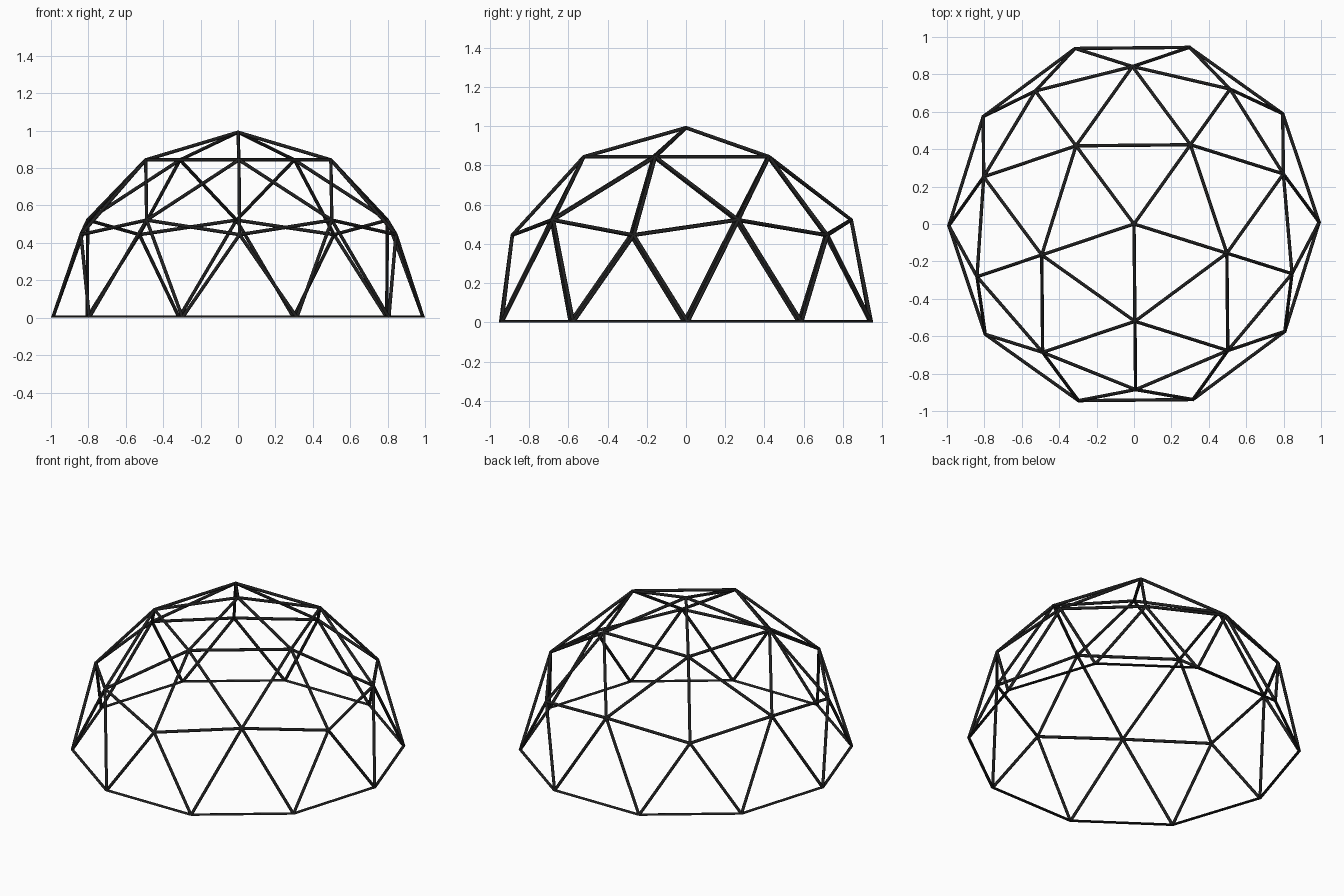
import bpy, bmesh, math
from mathutils import Vector, Matrix

if "Cube" in bpy.data.objects:
    bpy.data.objects.remove(bpy.data.objects["Cube"])

R = 0.990                  # node radius
TUBE = 0.0093              # tube radius
LIFT = Vector((0, 0, 0.0015))
TWIST = math.radians(0.55)

mat = bpy.data.materials.new("black_metal")
mat.diffuse_color = (0.014, 0.014, 0.014, 1)
mat.use_nodes = True
mat.node_tree.nodes["Principled BSDF"].inputs["Base Color"].default_value = mat.diffuse_color


def ring(count, start_deg, z):
    """Evenly spaced nodes on the unit sphere at height z."""
    r = math.sqrt(1 - z * z)
    return [Vector((r * math.cos(a), r * math.sin(a), z))
            for a in (math.radians(start_deg) + TWIST + i * math.tau / count
                      for i in range(count))]


# Nodes of a two-frequency geodesic hemisphere
nodes = ([Vector((0, 0, 1))] + ring(5, -90, 0.8507) + ring(5, 90, 0.5257)
         + ring(5, -90, 0.4472) + ring(10, 0, 0.0))


def add_tube(bm, a, b):
    """Round tube from a to b."""
    axis = b - a
    m = axis.to_track_quat('Z', 'Y').to_matrix().to_4x4()
    m.translation = (a + b) / 2
    bmesh.ops.create_cone(bm, cap_ends=True, segments=10, radius1=TUBE,
                          radius2=TUBE, depth=axis.length + 0.004, matrix=m)


parts = {"base_ring": bmesh.new(), "wall_struts": bmesh.new(),
         "crown_struts": bmesh.new()}

# Neighbouring nodes are all closer than 0.65
for i, p in enumerate(nodes):
    for q in nodes[i + 1:]:
        if (p - q).length > 0.65:
            continue
        if max(p.z, q.z) < 0.01:
            name = "base_ring"
        else:
            name = "wall_struts" if min(p.z, q.z) < 0.5 else "crown_struts"
        add_tube(parts[name], p * R + LIFT, q * R + LIFT)

for name, bm in parts.items():
    # Cut the tubes flat where they stand on the ground
    cut = bmesh.ops.bisect_plane(bm, geom=bm.verts[:] + bm.edges[:] + bm.faces[:],
                                 plane_co=(0, 0, 0), plane_no=(0, 0, 1),
                                 clear_inner=True)
    edges = [e for e in cut["geom_cut"] if isinstance(e, bmesh.types.BMEdge)]
    if edges:
        bmesh.ops.holes_fill(bm, edges=edges, sides=0)
    me = bpy.data.meshes.new(name)
    bm.to_mesh(me)
    bm.free()
    me.materials.append(mat)
    ob = bpy.data.objects.new(name, me)
    bpy.context.collection.objects.link(ob)
    bpy.context.view_layer.objects.active = ob
    ob.select_set(True)

bpy.ops.object.shade_smooth_by_angle(angle=math.radians(50))
